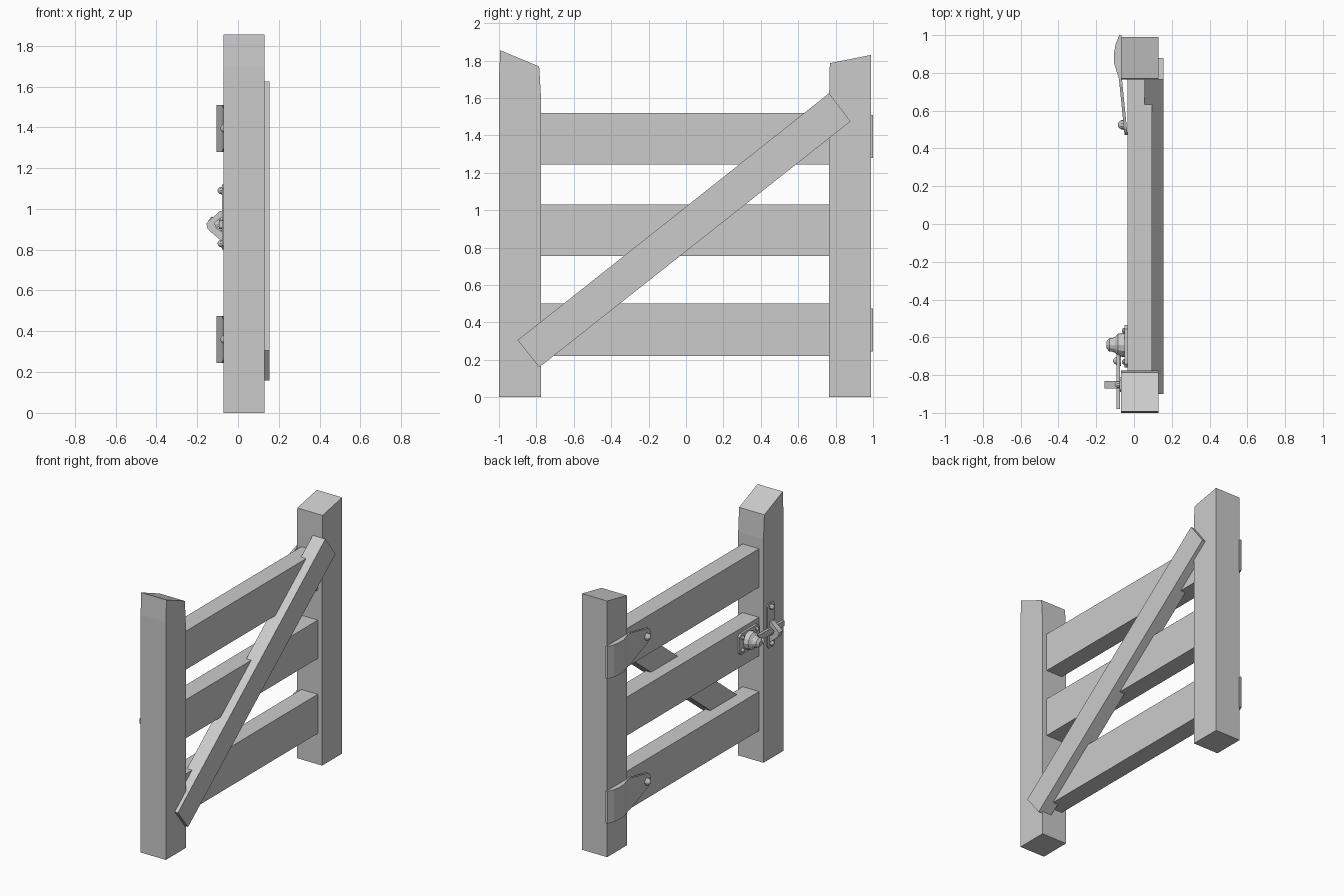
import bpy, bmesh
from math import sin, cos, pi, radians
from mathutils import Matrix, Vector

if "Cube" in bpy.data.objects:
    bpy.data.objects.remove(bpy.data.objects["Cube"])


def finish(bm, name):
    bmesh.ops.recalc_face_normals(bm, faces=bm.faces)
    me = bpy.data.meshes.new(name)
    bm.to_mesh(me)
    bm.free()
    ob = bpy.data.objects.new(name, me)
    bpy.context.collection.objects.link(ob)
    return ob


def prism(name, pts, axis, lo, hi, shear=None):
    """Extrude a 2D outline along an axis: x uses (y,z), y uses (x,z), z uses (x,y)."""
    bm = bmesh.new()
    place = {'x': lambda a, b, t: (t, a, b),
             'y': lambda a, b, t: (a, t, b),
             'z': lambda a, b, t: (a, b, t)}[axis]
    rings = [[bm.verts.new(place(a, b, t)) for a, b in pts] for t in (lo, hi)]
    bm.faces.new(rings[0])
    bm.faces.new(rings[1])
    n = len(pts)
    for i in range(n):
        j = (i + 1) % n
        bm.faces.new((rings[0][i], rings[0][j], rings[1][j], rings[1][i]))
    if shear:
        for v in bm.verts:
            v.co.x += shear(v.co.y)
    return finish(bm, name)


def box(name, x0, x1, y0, y1, z0, z1):
    return prism(name, [(y0, z0), (y1, z0), (y1, z1), (y0, z1)], 'x', x0, x1)


def stud(name, profile, y, z, sides=10):
    """Turned part pointing to -x; profile is (x, radius) pairs."""
    bm = bmesh.new()
    rings = [[bm.verts.new((x, y + r * cos(2 * pi * i / sides), z + r * sin(2 * pi * i / sides)))
              for i in range(sides)] for x, r in profile]
    for a, b in zip(rings, rings[1:]):
        for i in range(sides):
            j = (i + 1) % sides
            bm.faces.new((a[i], a[j], b[j], b[i]))
    bm.faces.new(rings[0])
    bm.faces.new(rings[-1])
    return finish(bm, name)


def dome(name, x, y, z, r, h):
    return stud(name, [(x, r), (x - h * .5, r * .9), (x - h * .85, r * .55), (x - h, r * .2)], y, z)


# Posts with slanted, slightly worn tops
prism("latch_post", [(-1, 0), (-.775, 0), (-.775, 1.6), (-.785, 1.768), (-.993, 1.855), (-1, 1.7)],
      'x', -.07, .13)
prism("hinge_post", [(.765, 0), (.99, 0), (.99, 1.83), (.769, 1.786), (.765, 1.6)],
      'x', -.07, .13)

# Horizontal rails
for i, (z0, z1) in enumerate([(.22, .5), (.755, 1.03), (1.245, 1.52)]):
    box(f"rail_{i + 1}", -.035, .095, -.78, .77, z0, z1)

# Diagonal brace
prism("diagonal_brace", [(-.785, .16), (.88, 1.475), (.765, 1.625), (-.9, .305)], 'x', .055, .155)

# Hinges: bulged wrap on the post, tapered strap and bolt on the rail
for i, zc in enumerate((.36, 1.395)):
    wrap = [(-.065, 1.0), (-.078, 1.0), (-.098, .95), (-.105, .91), (-.105, .85), (-.09, .8),
            (-.078, .765), (-.065, .765)]
    prism(f"hinge_wrap_{i + 1}", wrap, 'z', zc - .115, zc + .115)
    r, n = .055, 8
    tip = [(.525 - r * sin(pi * k / n), zc + r * cos(pi * k / n)) for k in range(n + 1)]
    outline = [(.78, zc + .115), (.74, zc + .112)] + tip + [(.74, zc - .112), (.78, zc - .115)]
    prism(f"hinge_strap_{i + 1}", outline, 'x', -.05, -.034, lambda y: -.03 * (y - .47) / .3)
    dome(f"hinge_bolt_{i + 1}", -.05, .525, zc, .027, .036)

# Latch plate on the middle rail with corner screws
ZL = .925
c = .02
prism("latch_plate", [(-.76 + c, ZL - .075), (-.535 - c, ZL - .075), (-.535, ZL - .075 + c),
                      (-.535, ZL + .075 - c), (-.535 - c, ZL + .075), (-.76 + c, ZL + .075),
                      (-.76, ZL + .075 - c), (-.76, ZL - .075 + c)], 'x', -.05, -.034)
for y in (-.565, -.73):
    for dz in (-.045, .045):
        dome("latch_plate_screw", -.05, y, ZL + dz, .015, .014)

# Latch pivot knob, sliding bar and finger grip
stud("latch_pivot", [(-.045, .065), (-.085, .06), (-.1, .042), (-.115, .036), (-.13, .036), (-.145, .018)],
     -.64, ZL, 12)
prism("latch_bar", [(-.98, ZL - .018), (-.6, ZL - .025), (-.6, ZL + .025), (-.98, ZL + .018)],
      'x', -.092, -.074)
dome("latch_grip", -.07, -.725, ZL - .03, .026, .04)

# Keeper plate on the post with its hook and two screws
prism("keeper_plate", [(-.89, .82), (-.875, .8), (-.825, .8), (-.81, .82), (-.81, 1.1), (-.825, 1.12),
                       (-.875, 1.12), (-.89, 1.1)], 'x', -.078, -.065)
for z in (.83, 1.09):
    dome("keeper_screw", -.078, -.85, z, .02, .022)
hook = [(-.075, .85), (-.09, .85), (-.148, .9), (-.155, .93), (-.135, .95), (-.11, .97), (-.09, .99),
        (-.075, .99), (-.075, .96), (-.1, .945), (-.115, .93), (-.105, .905), (-.075, .885)]
prism("keeper_hook", hook, 'y', -.87, -.83)
